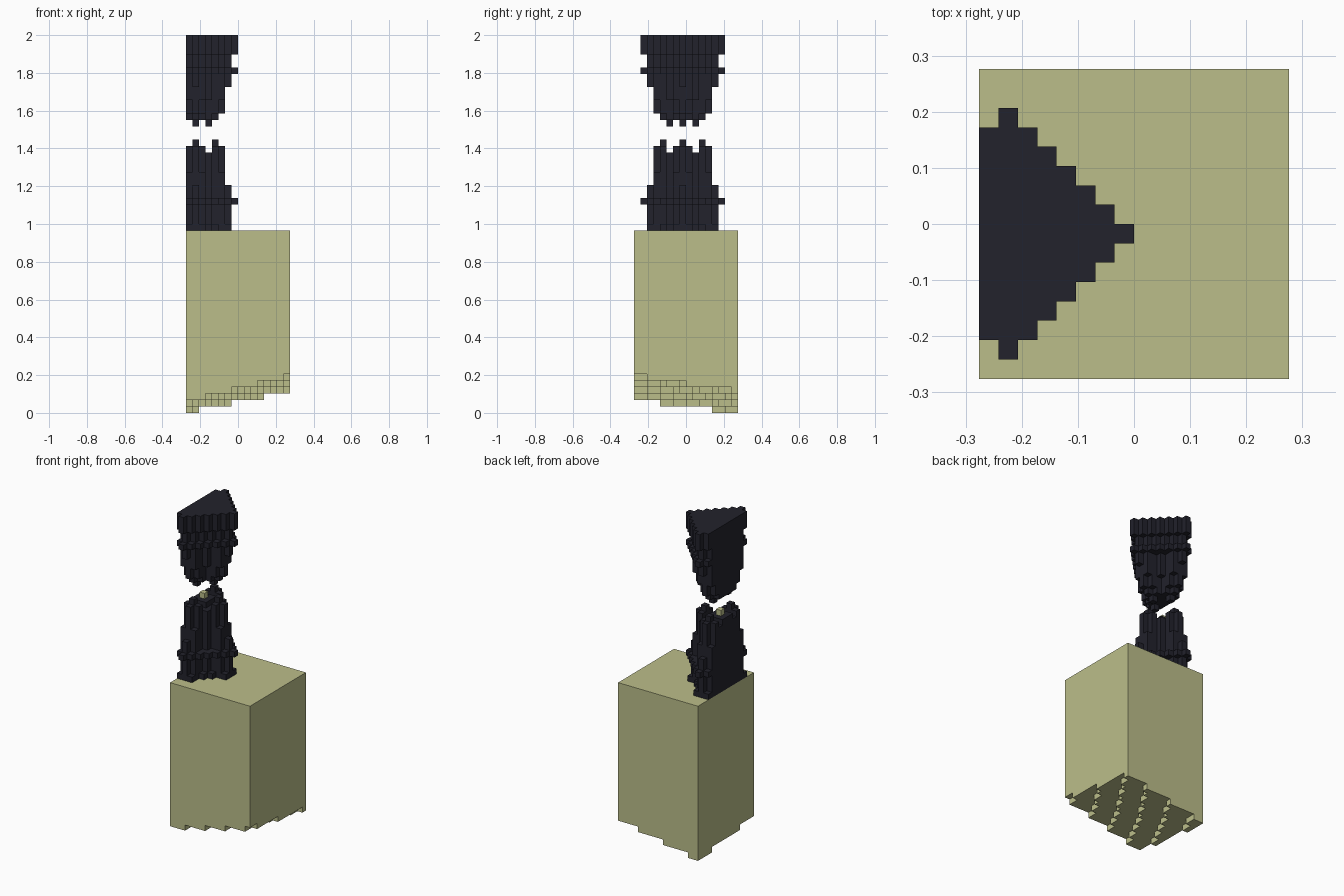
import bpy
import bmesh

UNIT = 2 / 58      # edge of one block
SIDE = 16          # blocks along each side of the plinth
PLINTH_TOP = 28
CX, CY = 1, 7      # block column of the tower axis

old = bpy.data.objects.get("Cube")
if old:
    bpy.data.objects.remove(old, do_unlink=True)


def make_material(name, colour):
    mat = bpy.data.materials.new(name)
    mat.use_nodes = True
    mat.diffuse_color = (*colour, 1)
    mat.node_tree.nodes["Principled BSDF"].inputs["Base Color"].default_value = (*colour, 1)
    return mat


sand = make_material("pale_sand", (0.50, 0.515, 0.255))
dark = make_material("dark_slate", (0.016, 0.016, 0.025))


def build_blocks(name, cells, mat, level=lambda k: k):
    """Mesh the outer faces of a set of grid cells; level maps layer to height."""
    bm = bmesh.new()
    verts = {}

    def vert(p):
        if p not in verts:
            i, j, k = p
            verts[p] = bm.verts.new(((i - SIDE / 2) * UNIT, (j - SIDE / 2) * UNIT, level(k) * UNIT))
        return verts[p]

    for cell in cells:
        for axis in range(3):
            for step in (0, 1):
                neighbour = list(cell)
                neighbour[axis] += 2 * step - 1
                if tuple(neighbour) in cells:
                    continue
                corners = []
                for a, b in ((0, 0), (1, 0), (1, 1), (0, 1)):
                    p = list(cell)
                    p[axis] += step
                    p[(axis + 1) % 3] += a
                    p[(axis + 2) % 3] += b
                    corners.append(vert(tuple(p)))
                bm.faces.new(corners if step else corners[::-1])
    mesh = bpy.data.meshes.new(name)
    bm.to_mesh(mesh)
    bm.free()
    mesh.materials.append(mat)
    obj = bpy.data.objects.new(name, mesh)
    bpy.context.collection.objects.link(obj)
    return obj


# Plinth: tall block with a terraced, sloping underside
def underside(i, j):
    k = SIDE - 1 - j
    return int(0.62 + 0.215 * i + 0.125 * k + 0.0023 * i * k)


plinth = {(i, j, k) for i in range(SIDE) for j in range(SIDE)
          for k in range(underside(i, j), 7)}
build_blocks("plinth", plinth, sand, lambda k: PLINTH_TOP if k == 7 else k)


# Tower rules: a halved diamond plan with four ribs and recessed diagonals
def in_lower(di, dj, k):
    d, far, near = di + dj, max(di, dj), min(di, dj)
    if k == 32:                                  # projecting band
        return d <= 6
    if k == 28:                                  # spread feet
        return d <= 5 or (far == 5 and near == 1)
    if k < 35:
        return d <= (5 if near < 2 else 4)
    if k < 37:
        return d <= 4 or (far == 4 and near == 1)
    if k < 40:
        return d <= 4
    if k == 40:                                  # notched rim
        return d <= 4 and 2 not in (di, dj)
    return far == 3 and near == 0                # prongs


def in_upper(di, dj, k):
    d, far, near = di + dj, max(di, dj), min(di, dj)
    if k >= 55 or k == 52:                       # cap and band
        return d <= 6
    if k >= 50:
        return d <= (5 if near < 2 or k > 52 else 4)
    if k >= 48:
        return d <= 4 or (far == 4 and near == 1)
    if k >= 46:
        return d <= (4 if near < 2 else 3)
    if k == 45:
        return d <= 3
    return far == 2 and near == 0                # hanging prongs


def tower(name, rule, layers):
    cells = {(i, j, k) for i in range(8) for j in range(SIDE) for k in layers
             if rule(abs(i - CX), abs(j - CY), k)}
    build_blocks(name, cells, dark)


tower("lower_tower", in_lower, range(PLINTH_TOP, 42))
tower("upper_tower", in_upper, range(44, 58))

# Small pale block resting in the middle of the lower rim
build_blocks("core_block", {(CX, CY, 41)}, sand)
